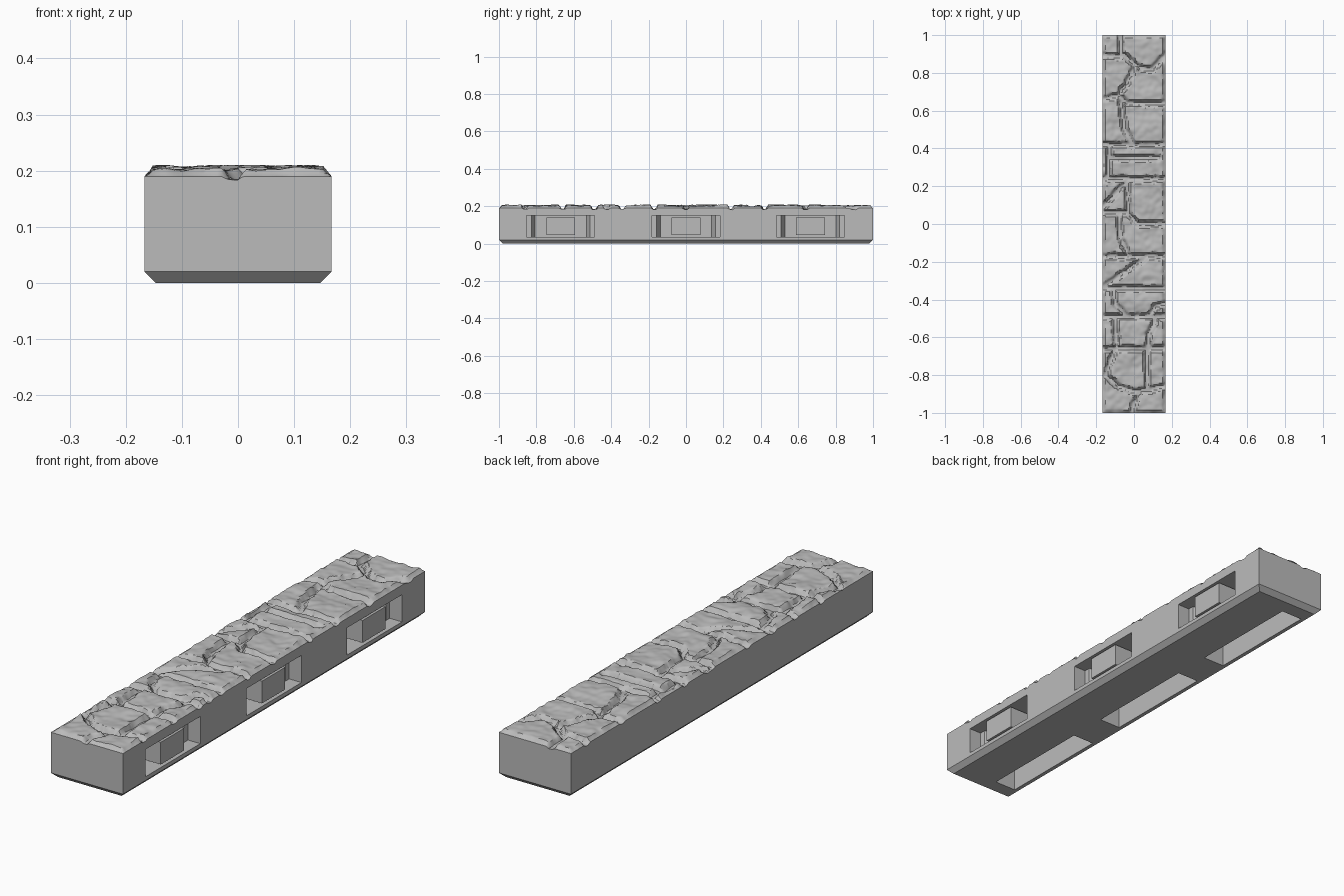
import bpy, bmesh
from mathutils import Vector, noise

HALF_X, HALF_Y, SEAM = 0.167, 1.0, 0.165

old = bpy.data.objects.get("Cube")
if old:
    bpy.data.objects.remove(old)

stone = bpy.data.materials.new("stone grey")
stone.use_nodes = True
grey = (0.5, 0.5, 0.5, 1)
stone.diffuse_color = grey
stone.node_tree.nodes["Principled BSDF"].inputs["Base Color"].default_value = grey


def make_object(name, bm):
    bmesh.ops.recalc_face_normals(bm, faces=bm.faces)
    mesh = bpy.data.meshes.new(name)
    bm.to_mesh(mesh)
    bm.free()
    mesh.materials.append(stone)
    obj = bpy.data.objects.new(name, mesh)
    bpy.context.collection.objects.link(obj)
    return obj


def prism(name, outline, low, high):
    """Extrude an x-y outline between two heights."""
    bm = bmesh.new()
    face = bm.faces.new([bm.verts.new((x, y, low)) for x, y in outline])
    ext = bmesh.ops.extrude_face_region(bm, geom=[face])["geom"]
    bmesh.ops.translate(bm, vec=(0, 0, high - low),
                        verts=[v for v in ext if isinstance(v, bmesh.types.BMVert)])
    return make_object(name, bm)


def box(name, x0, x1, y0, y1, z0, z1):
    return prism(name, [(x0, y0), (x1, y0), (x1, y1), (x0, y1)], z0, z1)


# Base block with a chamfered foot
bm = bmesh.new()
bmesh.ops.create_cube(bm, size=2)
for v in bm.verts:
    v.co = (v.co.x * HALF_X, v.co.y * HALF_Y, SEAM if v.co.z > 0 else 0)
foot = [e for e in bm.edges if all(v.co.z == 0 for v in e.verts)]
bmesh.ops.bevel(bm, geom=foot, offset=0.02, segments=1, affect='EDGES')
base = make_object("base_block", bm)

# Clip sockets in one long side, hollow pockets underneath
half_socket = [(0.2, 0.182), (0.11, 0.182), (0.11, 0.157), (0.067, 0.137)]
cutters = []
for cy in (-0.67, 0, 0.665):
    outline = [(x, cy + y) for x, y in half_socket]
    outline += [(x, cy - y) for x, y in reversed(half_socket)]
    cutters.append(prism("socket_cutter", outline, 0.036, 0.15))
    cutters.append(box("pocket_cutter", -0.13, -0.03, cy - 0.25, cy + 0.25, -0.1, 0.14))
for cutter in cutters:
    cutter.hide_render = True
    mod = base.modifiers.new("cut", 'BOOLEAN')
    mod.operation = 'DIFFERENCE'
    mod.solver = 'EXACT'
    mod.object = cutter
graph = bpy.context.evaluated_depsgraph_get()
carved = bpy.data.meshes.new_from_object(base.evaluated_get(graph))
base.modifiers.clear()
base.data = carved
for cutter in cutters:
    bpy.data.objects.remove(cutter)

# Centre post of each socket
for cy in (-0.67, 0, 0.665):
    box("socket_post", 0.06, HALF_X - 0.002, cy - 0.077, cy + 0.077, 0.047, 0.14)

# Joints between the paving stones, in hundredths of a unit
row_joints = [42, 24, -17, -34, -49, -66]
upper_joints = [
    [(-17, 89), (-5, 89), (4, 82), (10, 82), (17, 90)],
    [(-7, 100), (-7, 89)],
    [(1, 84), (-3, 76), (-8, 68)],
    [(-17, 66), (-8, 68), (-4, 64), (17, 64)],
    [(-7, 64), (-5, 50), (-1, 43)],
    [(-13, 42), (-14, 24)],
    [(-12, 35), (13, 35)],
    [(-4, 24), (-3, 6)],
    [(-17, 8), (-10, 16), (-4, 22)],
    [(-17, 6), (-3, 6), (2, 0), (17, 0)],
    [(-8, 6), (-7, -8), (-4, -14), (-3, -17)],
]
lower_joints = [
    [(-16, -33), (-6, -26), (6, -18)],
    [(-11, -34), (-10, -42), (-5, -48)],
    [(17, -42), (11, -44), (8, -49)],
    [(-10, -49), (-9, -66)],
    [(12, -49), (8, -58), (7, -66), (7, -87)],
    [(-10, -66), (-15, -80), (-8, -86), (0, -89), (17, -86)],
    [(4, -88), (0, -95), (-1, -100)],
]
segments = [(Vector((-HALF_X, r / 100)), Vector((HALF_X, r / 100))) for r in row_joints]
for path in upper_joints + lower_joints:
    pts = [Vector(p) / 100 for p in path]
    segments += zip(pts, pts[1:])


def joint_distance(p):
    best = 1
    for a, b in segments:
        if min(a.y, b.y) - 0.06 < p.y < max(a.y, b.y) + 0.06:
            d = b - a
            t = max(0, min(1, (p - a).dot(d) / d.length_squared))
            best = min(best, (p - a - d * t).length)
    return best


def ramp(value, low, high):
    return max(0, min(1, (value - low) / (high - low)))


def height(x, y):
    p = Vector((x, y, 0))
    ragged = noise.noise(p * 30) * 0.007
    gap = joint_distance(p.xy) + ragged
    rim = min(HALF_X - abs(x), HALF_Y - abs(y))
    top = 0.204 + 0.009 * noise.noise(p * 11) + 0.004 * noise.noise(p * 35)
    top = min(0.21, top)
    top = min(top, 0.19 + (top - 0.19) * ramp(rim + ragged / 2, 0.004, 0.016))
    floor = 0.183 + 0.006 * noise.noise(p * 17)
    return floor + (top - floor) * ramp(gap, 0.009, 0.019)


# Paving stones as one carved surface with a skirt
bm = bmesh.new()
bmesh.ops.create_grid(bm, x_segments=44, y_segments=264, size=1)
for v in bm.verts:
    x, y = v.co.x * HALF_X, v.co.y * HALF_Y
    v.co = (x, y, height(x, y))
border = [e for e in bm.edges if e.is_boundary]
ext = bmesh.ops.extrude_edge_only(bm, edges=border)["geom"]
for v in ext:
    if isinstance(v, bmesh.types.BMVert):
        v.co.z = SEAM
paving = make_object("paving_stones", bm)
bpy.ops.object.select_all(action='DESELECT')
paving.select_set(True)
bpy.context.view_layer.objects.active = paving
bpy.ops.object.shade_smooth_by_angle(angle=0.6)
